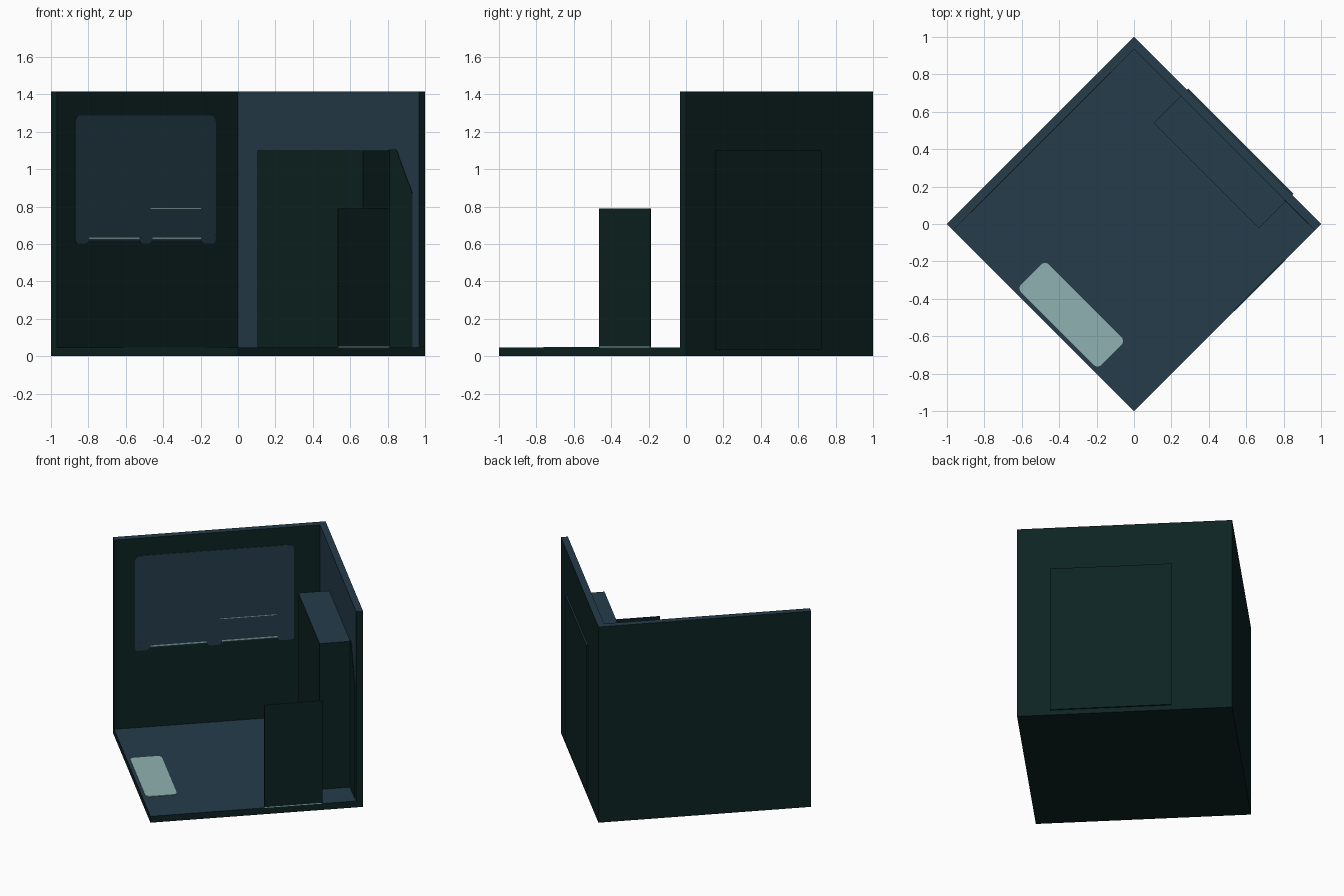
import bpy, bmesh, math
from mathutils import Matrix, Vector

if "Cube" in bpy.data.objects:
    bpy.data.objects.remove(bpy.data.objects["Cube"])

# The room is a square box turned 45 degrees: built in its own a/b axes, then rotated
TURN = Matrix.Rotation(math.radians(45), 4, 'Z')
H = math.sqrt(0.5)      # half side
T = 0.046               # wall and floor thickness
I = H - T               # inner wall position


def material(name, rgb):
    m = bpy.data.materials.new(name)
    m.diffuse_color = (*rgb, 1)
    m.use_nodes = True
    m.node_tree.nodes["Principled BSDF"].inputs["Base Color"].default_value = m.diffuse_color
    return m


BLUE = material("slate_blue", (0.0185, 0.046, 0.069))
GREEN = material("dark_green", (0.0040, 0.0165, 0.0158))
PALE = material("pale_aqua", (0.28, 0.44, 0.44))


def finish(name, bm, mats, blue_rule=None):
    bmesh.ops.recalc_face_normals(bm, faces=bm.faces)
    bm.normal_update()
    if blue_rule:
        for f in bm.faces:
            f.material_index = 1 if blue_rule(f.normal) else 0
    bm.transform(TURN)
    me = bpy.data.meshes.new(name)
    bm.to_mesh(me)
    bm.free()
    for m in mats:
        me.materials.append(m)
    ob = bpy.data.objects.new(name, me)
    bpy.context.collection.objects.link(ob)
    return ob


def box(name, a, b, z, mats=(GREEN, BLUE), rule=lambda n: n.z > 0.5):
    bm = bmesh.new()
    size = Vector((a[1] - a[0], b[1] - b[0], z[1] - z[0]))
    mid = Vector((a[0] + a[1], b[0] + b[1], z[0] + z[1])) / 2
    bmesh.ops.create_cube(bm, size=1, matrix=Matrix.Translation(mid) @ Matrix.Diagonal((*size, 1)))
    return finish(name, bm, mats, rule if len(mats) > 1 else None)


def rounded(u, v, r, steps=5):
    pts = []
    corners = [(u[1] - r, v[1] - r), (u[0] + r, v[1] - r), (u[0] + r, v[0] + r), (u[1] - r, v[0] + r)]
    for k, (cu, cv) in enumerate(corners):
        for i in range(steps + 1):
            t = math.pi / 2 * (k + i / steps)
            pts.append((cu + r * math.cos(t), cv + r * math.sin(t)))
    return pts


def plate(name, outline, place, push, mat):
    bm = bmesh.new()
    face = bm.faces.new([bm.verts.new(place(u, v)) for u, v in outline])
    ext = bmesh.ops.extrude_face_region(bm, geom=[face])
    moved = [g for g in ext['geom'] if isinstance(g, bmesh.types.BMVert)]
    bmesh.ops.translate(bm, verts=moved, vec=push)
    return finish(name, bm, [mat])


# Shell of the room
box("floor", (-H, I), (-H, I), (0, T))
box("left_wall", (-H, I), (I, H), (0, 2 * H))
box("right_wall", (I, H), (-H, H), (0, 2 * H), rule=lambda n: n.z > 0.5 or n.x < -0.5)

# Tall cabinet pushed slightly through the right wall
box("cabinet", (0.456, 0.717), (-0.489, 0.308), (0.035, 1.10))

# Thin standing panel on the front right edge
box("standing_panel", (0.05, 0.438), (-0.709, -0.702), (0.052, 0.79))
box("panel_base_strip", (0.05, 0.438), (-0.709, -0.702), (T, 0.052), mats=(PALE,))

# Rug
plate("rug", rounded((-0.685, -0.475), (-0.41, 0.198), 0.03),
      lambda u, v: (u, v, T - 0.001), (0, 0, 0.005), PALE)

# Window on the left wall, with three feet and pale slits
on_left = lambda u, v: (u, I + 0.001, v)
plate("window", rounded((-0.57, 0.49), (0.62, 1.287), 0.035), on_left, (0, -0.004, 0), BLUE)
for i, (a0, a1) in enumerate([(-0.57, -0.475), (-0.085, 0.005), (0.382, 0.49)]):
    plate(f"window_foot_{i + 1}", rounded((a0, a1), (0.602, 0.66), 0.02), on_left, (0, -0.0042, 0), BLUE)
for i, (a0, a1, z) in enumerate([(-0.471, -0.09, 0.626), (0.01, 0.377, 0.626), (-0.005, 0.377, 0.787)]):
    h = 0.009 if i < 2 else 0.005
    plate(f"window_slit_{i + 1}", [(a0, z), (a1, z), (a1, z + h), (a0, z + h)],
          on_left, (0, -0.0055, 0), PALE)

# Dark sloped panel on the right wall beside the cabinet
plate("wall_panel", [(-0.48, T), (-0.66, T), (-0.66, 0.87), (-0.56, 1.06), (-0.545, 1.095),
                     (-0.53, 1.108), (-0.489, 1.108), (-0.48, 1.1)],
      lambda u, v: (I + 0.001, u, v), (-0.004, 0, 0), GREEN)
